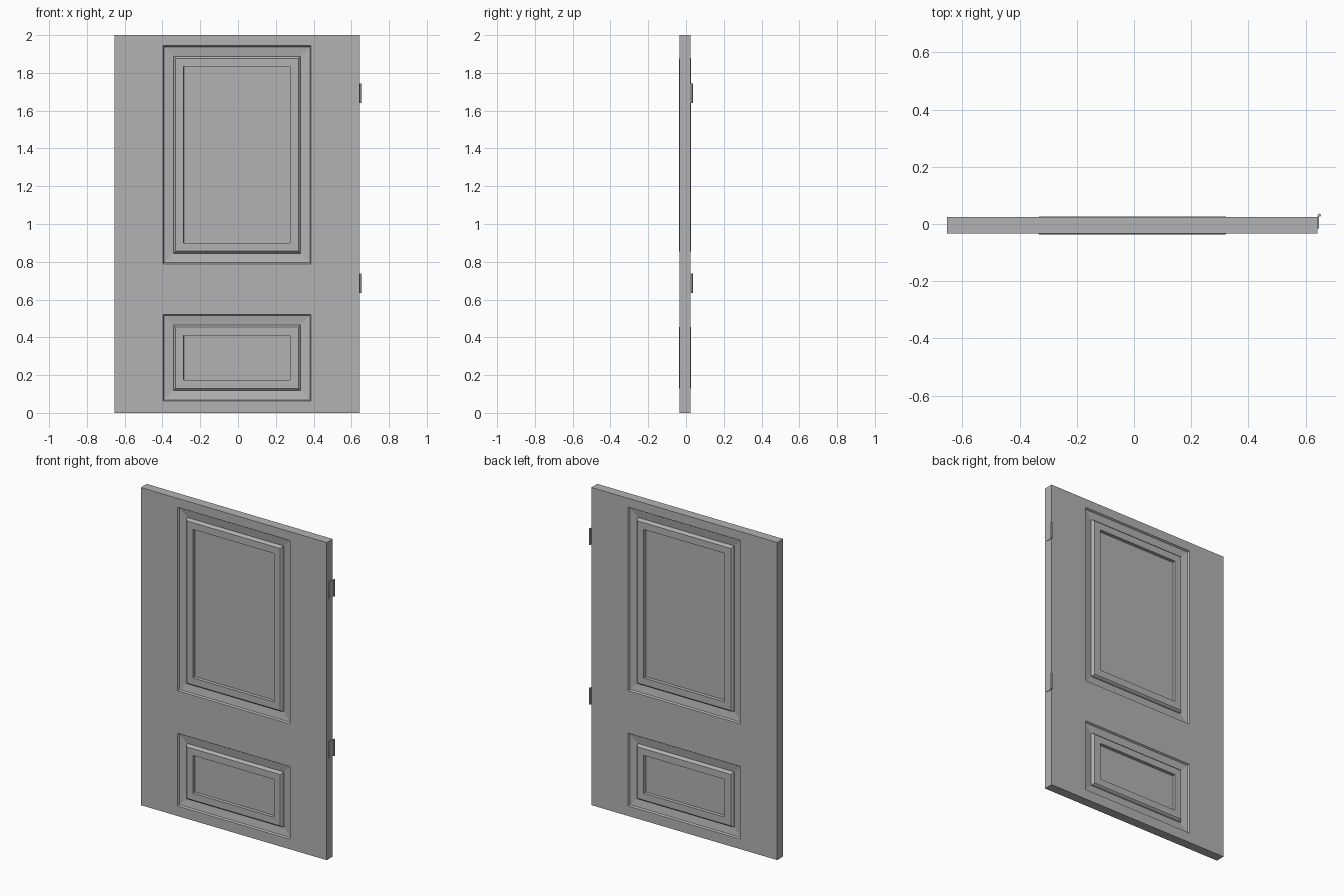
import bpy, bmesh
from mathutils import Matrix

cube = bpy.data.objects.get("Cube")
if cube:
    bpy.data.objects.remove(cube, do_unlink=True)

grey = bpy.data.materials.new("door_grey")
grey.use_nodes = True
GREY = (0.45, 0.45, 0.45, 1)
grey.diffuse_color = GREY
grey.node_tree.nodes["Principled BSDF"].inputs["Base Color"].default_value = GREY

HALF = 0.0295          # half the slab thickness
MID_Y = -0.0045        # slab centre plane


def make_object(name, bm, location=(0, 0, 0)):
    mesh = bpy.data.meshes.new(name)
    bm.to_mesh(mesh)
    bm.free()
    mesh.materials.append(grey)
    obj = bpy.data.objects.new(name, mesh)
    obj.location = location
    bpy.context.collection.objects.link(obj)
    return obj


# Door slab: front face laid out as a grid, with two cells that become panels
XS = [-0.653, -0.398, 0.386, 0.642]
ZS = [0, 0.063, 0.521, 0.789, 1.944, 2]
bm = bmesh.new()
verts = [[bm.verts.new((x, -HALF, z)) for x in XS] for z in ZS]
panels = []
for r in range(len(ZS) - 1):
    for c in range(len(XS) - 1):
        face = bm.faces.new((verts[r][c], verts[r][c + 1],
                             verts[r + 1][c + 1], verts[r + 1][c]))
        if c == 1 and r in (1, 3):
            panels.append(face)
bm.normal_update()

# Half-thickness edge walls, completed by the mirror
rim = [e for e in bm.edges if e.is_boundary]
walls = bmesh.ops.extrude_edge_only(bm, edges=rim)["geom"]
for v in walls:
    if isinstance(v, bmesh.types.BMVert):
        v.co.y = 0

# Panel moulding: (inset width, depth along the face normal)
MOULDING = [
    (0.006, -0.010),   # step down
    (0.050, -0.008),   # sloping channel
    (0.003, 0.012),    # raised frame wall
    (0.008, 0.008),    # rounded shoulder
    (0.043, 0.0),      # flat raised frame
    (0.001, -0.020),   # sunken field
]
for width, depth in MOULDING:
    bm.normal_update()
    bmesh.ops.inset_individual(bm, faces=panels, thickness=width, depth=depth,
                               use_even_offset=True)
bmesh.ops.recalc_face_normals(bm, faces=bm.faces)
if sum(f.normal.y * f.calc_area() for f in bm.faces) > 0:
    bmesh.ops.reverse_faces(bm, faces=bm.faces)

door = make_object("door_slab", bm, (0, MID_Y, 0))
mirror = door.modifiers.new("back_side", "MIRROR")
mirror.use_axis = (False, True, False)
mirror.merge_threshold = 0.0001

# Hinges: a leaf on the door edge and a barrel behind it
for label, z in (("lower", 0.687), ("upper", 1.692)):
    bm = bmesh.new()
    bmesh.ops.create_cube(bm, size=1, matrix=Matrix.Diagonal((0.004, 0.045, 0.104, 1)))
    make_object(label + "_hinge_leaf", bm, (0.644, 0.007, z))
    bm = bmesh.new()
    bmesh.ops.create_cone(bm, cap_ends=True, segments=16, radius1=0.005,
                          radius2=0.005, depth=0.104)
    barrel = make_object(label + "_hinge_barrel", bm, (0.648, 0.031, z))
    bpy.ops.object.select_all(action="DESELECT")
    barrel.select_set(True)
    bpy.context.view_layer.objects.active = barrel
    bpy.ops.object.shade_smooth_by_angle()
